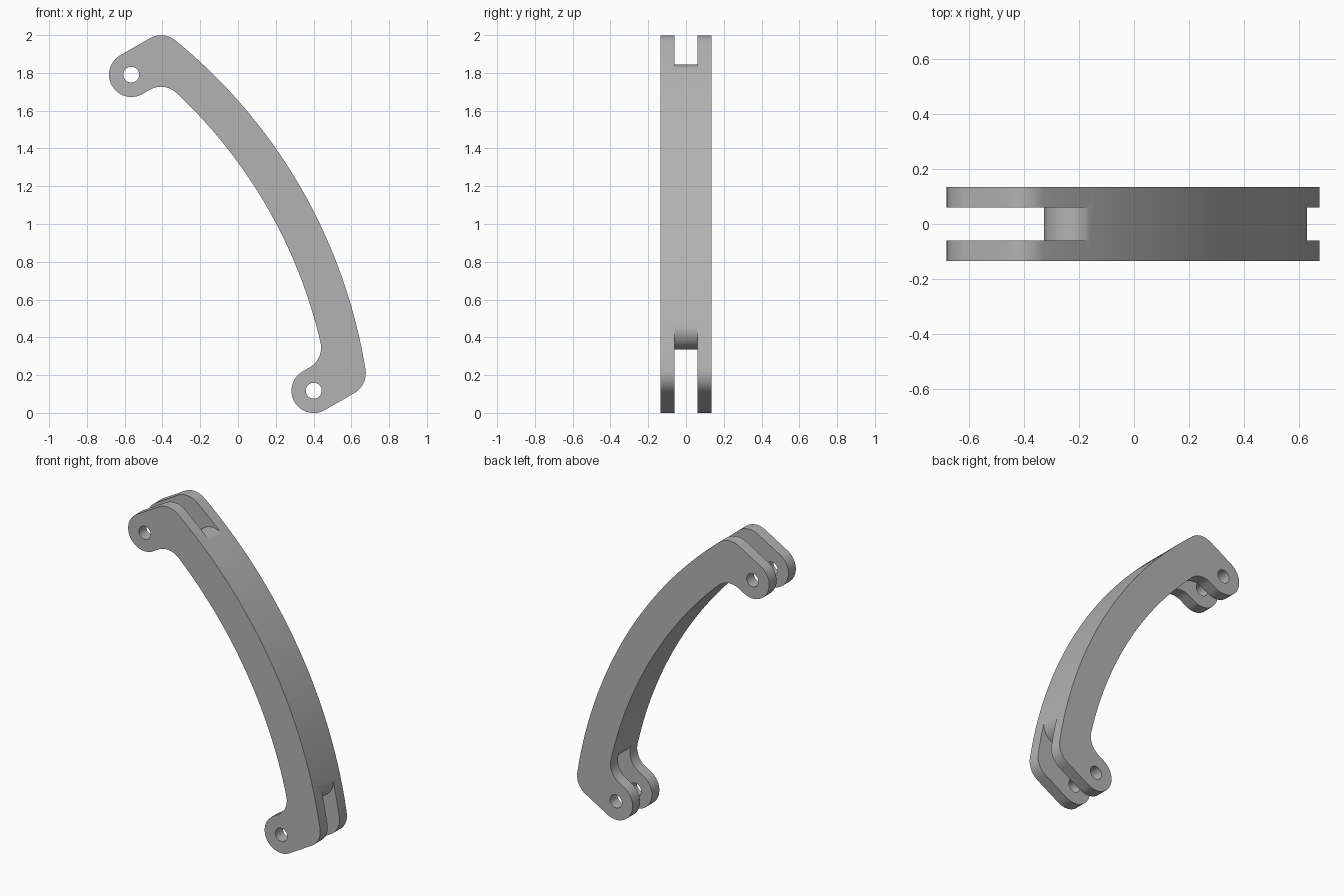
import bpy, bmesh
from math import sin, cos, pi, sqrt, atan2, radians

cube = bpy.data.objects.get("Cube")
if cube:
    bpy.data.objects.remove(cube, do_unlink=True)

# Dimensions in the handle's own frame: u runs along the chord, v bulges outward
MID_X, MID_Z, TILT = -0.082, 0.954, radians(30)
PIN, BOSS, HOLE, FILLET = 0.966, 0.118, 0.042, 0.12
ARC_V, R_OUT, R_IN = -2.352, 2.83, 2.624
DEPTH, SLOT = 0.135, 0.06


def arc(cu, cv, r, a0, a1, n):
    return [(cu + r * cos(a0 + (a1 - a0) * i / n),
             cv + r * sin(a0 + (a1 - a0) * i / n)) for i in range(n + 1)]


def mirrored(pts):
    return [(-u, v) for u, v in reversed(pts)]


def extrude(name, outline, half):
    """Prism of a (u, v) outline, tilted into place and centred on y = 0."""
    bm = bmesh.new()
    verts = [bm.verts.new((MID_X + u * sin(TILT) + v * cos(TILT), -half,
                           MID_Z - u * cos(TILT) + v * sin(TILT))) for u, v in outline]
    face = bm.faces.new(verts)
    res = bmesh.ops.extrude_face_region(bm, geom=[face])
    moved = [g for g in res["geom"] if isinstance(g, bmesh.types.BMVert)]
    bmesh.ops.translate(bm, verts=moved, vec=(0, 2 * half, 0))
    bmesh.ops.recalc_face_normals(bm, faces=bm.faces)
    mesh = bpy.data.meshes.new(name)
    bm.to_mesh(mesh)
    bm.free()
    ob = bpy.data.objects.new(name, mesh)
    bpy.context.collection.objects.link(ob)
    return ob


# Half outline: outer arc, rounded corner, boss, inner fillet, inner arc
cu = PIN + BOSS - FILLET
cv = ARC_V + sqrt((R_OUT - FILLET) ** 2 - cu ** 2)
fu = PIN - BOSS - FILLET
fv = ARC_V + sqrt((R_IN - FILLET) ** 2 - fu ** 2)
a_out = atan2(cv - ARC_V, cu)
a_in = atan2(fv - ARC_V, fu)
half = (arc(0, ARC_V, R_OUT, pi / 2, a_out, 24)[1:]
        + arc(cu, cv, FILLET, a_out, 0, 10)[1:]
        + arc(PIN, 0, BOSS, 0, -pi, 24)
        + arc(fu, fv, FILLET, 0, a_in, 12)
        + arc(0, ARC_V, R_IN, a_in, pi / 2, 20)[1:-1])
inner_mid = [(0, ARC_V + R_IN)]
outer_mid = [(0, ARC_V + R_OUT)]
handle = extrude("curved_handle", outer_mid + half + inner_mid + mirrored(half), DEPTH)

# Clevis slot cutter: leaves a rounded arm end between the two cheeks
r_mid = (R_OUT + R_IN) / 2
su = 0.75
sv = ARC_V + sqrt(r_mid ** 2 - su ** 2)
a = atan2(sv - ARC_V, su)
r_end = (R_OUT - R_IN) / 2 + 0.002
slot = ([(su - 0.5 * cos(a), sv - 0.5 * sin(a))]
        + arc(su, sv, r_end, a - pi, a, 24)
        + [(su + 0.4 * cos(a), sv + 0.4 * sin(a)), (1.4, 0.6), (1.4, -0.4)])
hole = arc(PIN, 0, HOLE, 0, 2 * pi, 32)[:-1]

cutters = []
for end, flip in (("lower", lambda p: p), ("upper", mirrored)):
    cutters.append(extrude(end + "_slot_cutter", flip(slot), SLOT))
    cutters.append(extrude(end + "_hole_cutter", flip(hole), DEPTH + 0.1))

for cutter in cutters:
    cutter.hide_render = True
    mod = handle.modifiers.new(cutter.name, "BOOLEAN")
    mod.operation = "DIFFERENCE"
    mod.solver = "EXACT"
    mod.object = cutter

bpy.ops.object.select_all(action="DESELECT")
handle.select_set(True)
bpy.context.view_layer.objects.active = handle
for name in [m.name for m in handle.modifiers]:
    bpy.ops.object.modifier_apply(modifier=name)
for cutter in cutters:
    bpy.data.objects.remove(cutter, do_unlink=True)

# Plain grey finish
grey = bpy.data.materials.new("plain_grey")
grey.use_nodes = True
colour = (0.45, 0.45, 0.45, 1)
grey.diffuse_color = colour
grey.node_tree.nodes["Principled BSDF"].inputs["Base Color"].default_value = colour
handle.data.materials.clear()
handle.data.materials.append(grey)
for poly in handle.data.polygons:
    poly.material_index = 0
bpy.ops.object.shade_smooth_by_angle(angle=radians(30))
